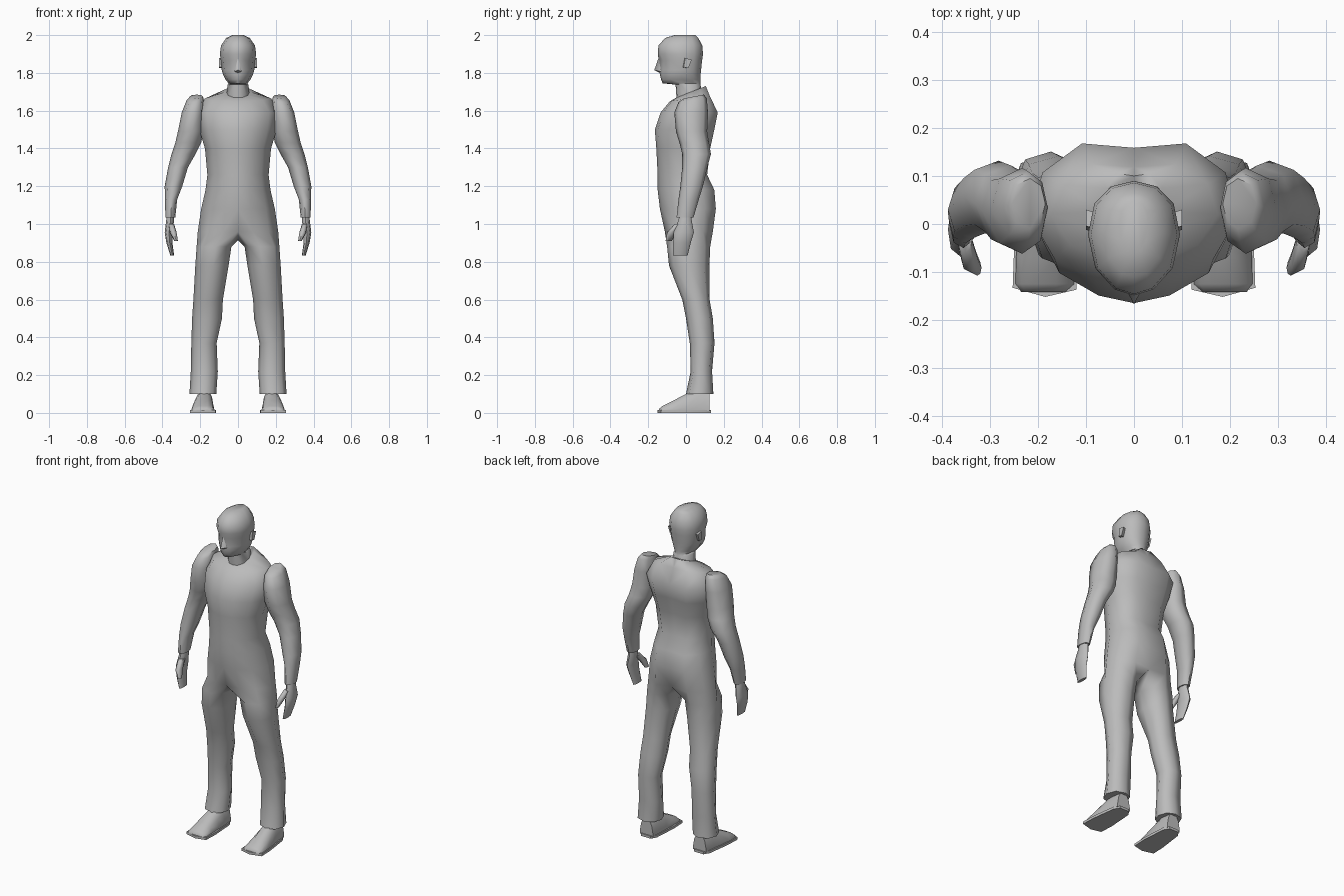
import bpy, bmesh, math

grey = bpy.data.materials.new("plain grey")
grey.diffuse_color = (0.5, 0.5, 0.5, 1)

# Cross-section outlines, as fractions of half width and half depth
TORSO = [(0, -1), (.36, -.9), (.76, -.6), (1, 0), (.88, .6), (.5, 1), (0, .94)]
HEAD = [(0, -1), (.42, -.93), (.84, -.55), (1, .05), (.86, .6), (.5, .9), (0, 1)]
LIMB = [(-.75, -.7), (-.1, -1), (.7, -.75), (1, 0), (.7, .75), (-.1, 1), (-.75, .7), (-1, 0)]
FOOT = [(-1, -1), (1, -1), (1, -.6), (.82, .3), (.4, 1), (-.4, 1), (-.82, .3), (-1, -.6)]


def half_ring(shape, z, w, y0, y1, tilt=0, nose=0):
    """Open half outline from front middle to back middle."""
    pts = [(fx * w, (y0 + y1) / 2 + fy * (y1 - y0) / 2, z + tilt * fy) for fx, fy in shape]
    pts[0] = (0, pts[0][1] - nose, pts[0][2])
    return pts


def limb_ring(z, x0, x1, y0, y1, tilt=0):
    return [((x0 + x1) / 2 + fx * (x1 - x0) / 2, (y0 + y1) / 2 + fy * (y1 - y0) / 2, z + tilt * fy)
            for fx, fy in LIMB]


def bridge(bm, rings, closed):
    for a, b in zip(rings, rings[1:]):
        n = len(a)
        for i in range(n if closed else n - 1):
            j = (i + 1) % n
            bm.faces.new((a[i], a[j], b[j], b[i]))


def add_rings(bm, rings):
    return [[bm.verts.new(p) for p in r] for r in rings]


def finish(name, bm, angle=60):
    """Turn a right-hand half into a mirrored, shaded object."""
    bmesh.ops.recalc_face_normals(bm, faces=bm.faces)
    me = bpy.data.meshes.new(name)
    bm.to_mesh(me)
    bm.free()
    me.materials.append(grey)
    ob = bpy.data.objects.new(name, me)
    bpy.context.collection.objects.link(ob)
    bpy.ops.object.select_all(action='DESELECT')
    ob.select_set(True)
    bpy.context.view_layer.objects.active = ob
    bpy.ops.object.shade_smooth_by_angle(angle=math.radians(angle))
    mod = ob.modifiers.new("mirror", 'MIRROR')
    mod.merge_threshold = 0.0005
    ob.modifiers.move(len(ob.modifiers) - 1, 0)
    return ob


def loft(name, rings, closed=True, caps=True, angle=60):
    bm = bmesh.new()
    vs = add_rings(bm, rings)
    bridge(bm, vs, closed)
    if caps:
        bm.faces.new(vs[0])
        bm.faces.new(vs[-1])
    return finish(name, bm, angle)


# Overalls: torso half outlines that split into a closed trouser leg
torso = [(1.70, .065, -.05, .105, .03), (1.665, .175, -.085, .125, .015), (1.59, .217, -.135, .168),
         (1.50, .205, -.165, .15), (1.40, .175, -.157, .128), (1.26, .162, -.15, .112),
         (1.18, .172, -.15, .15), (1.08, .195, -.138, .158), (.96, .213, -.112, .142)]
legs = [(.88, .035, .219, -.1, .128), (.78, .05, .226, -.09, .124), (.60, .08, .236, -.02, .125),
        (.50, .085, .243, .0, .142), (.37, .113, .247, .02, .151), (.22, .107, .25, .025, .138),
        (.10, .115, .257, .0, .145)]
bm = bmesh.new()
top = add_rings(bm, [half_ring(TORSO, *s) for s in torso])
leg = add_rings(bm, [limb_ring(*s) for s in legs])
bridge(bm, top, False)
crotch = bm.verts.new((0, .015, .915))
bridge(bm, [top[-1] + [crotch]] + leg, True)
bm.faces.new(leg[-1])
bm.faces.new(top[0])
finish("overalls", bm)

# Head and neck, from crown to collar; last value pushes the middle line out
head = [(2.0, .03, -.06, .05, 0, 0), (1.985, .062, -.11, .065, 0, 0), (1.945, .09, -.142, .086, 0, .004),
        (1.90, .096, -.145, .09, 0, .004), (1.865, .091, -.128, .085, 0, .016),
        (1.815, .086, -.13, .08, 0, .012), (1.79, .079, -.132, .077, 0, .006),
        (1.765, .066, -.128, .077, 0, .004), (1.745, .05, -.118, .077, 0, .006),
        (1.738, .055, -.055, .077, 0, 0), (1.66, .064, -.05, .09, 0, 0)]
loft("head", [half_ring(HEAD, *s) for s in head], closed=False, caps=True, angle=50)

# Nose: a half wedge mirrored across the middle
bm = bmesh.new()
a, b, c, d, e = [bm.verts.new(p) for p in [(0, -.145, 1.88), (0, -.168, 1.815), (0, -.13, 1.795),
                                         (.022, -.125, 1.805), (.009, -.125, 1.88)]]
bm.faces.new((a, b, d, e))
bm.faces.new((b, c, d))
finish("nose", bm)

# Ears
loft("ears", [[(x, y + dy, z) for y, z in [(-.02, 1.83), (.005, 1.825), (.022, 1.87), (-.012, 1.878)]]
              for x, dy in [(.075, 0), (.1, .008)]])

# Sleeves
sleeve = [(1.675, .185, .255, -.01, .095, .01), (1.655, .18, .272, -.04, .11, .01),
          (1.59, .18, .298, -.062, .117), (1.49, .182, .318, -.053, .112),
          (1.43, .195, .332, -.035, .122), (1.37, .225, .352, -.02, .132),
          (1.30, .265, .37, -.02, .113), (1.20, .295, .388, -.03, .09),
          (1.13, .322, .387, -.04, .068), (1.035, .332, .384, -.05, .04)]
loft("sleeves", [limb_ring(*s) for s in sleeve])

# Hands and thumbs
hand = [(1.05, .34, .378, -.035, .03), (1.02, .338, .38, -.04, .03), (.955, .347, .388, -.065, .042),
        (.90, .347, .379, -.068, .025), (.832, .338, .358, -.068, .008)]
loft("hands", [limb_ring(*s) for s in hand])
thumb = [(1.0, .338, .368, -.06, -.01), (.955, .325, .36, -.1, -.05), (.91, .318, .337, -.108, -.075)]
loft("thumbs", [limb_ring(*s) for s in thumb])

# Shoes, lofted from toe to heel, on a thin flared sole
shoe = [(-.142, .14, .235, .022), (-.125, .125, .247, .036), (-.07, .126, .246, .064),
        (0, .127, .238, .1), (.06, .129, .228, .125), (.125, .135, .222, .11)]
loft("shoes", [[((x0 + x1) / 2 + fx * (x1 - x0) / 2, y, .01 + (fz + 1) / 2 * (h - .01)) for fx, fz in FOOT]
               for y, x0, x1, h in shoe])
sole = [(.12, -.137), (.185, -.152), (.253, -.133), (.25, -.05), (.23, .1), (.21, .132), (.145, .132),
        (.126, .1), (.116, -.05)]
loft("soles", [[(x, y, z) for x, y in sole] for z in (0, .015)], angle=30)
